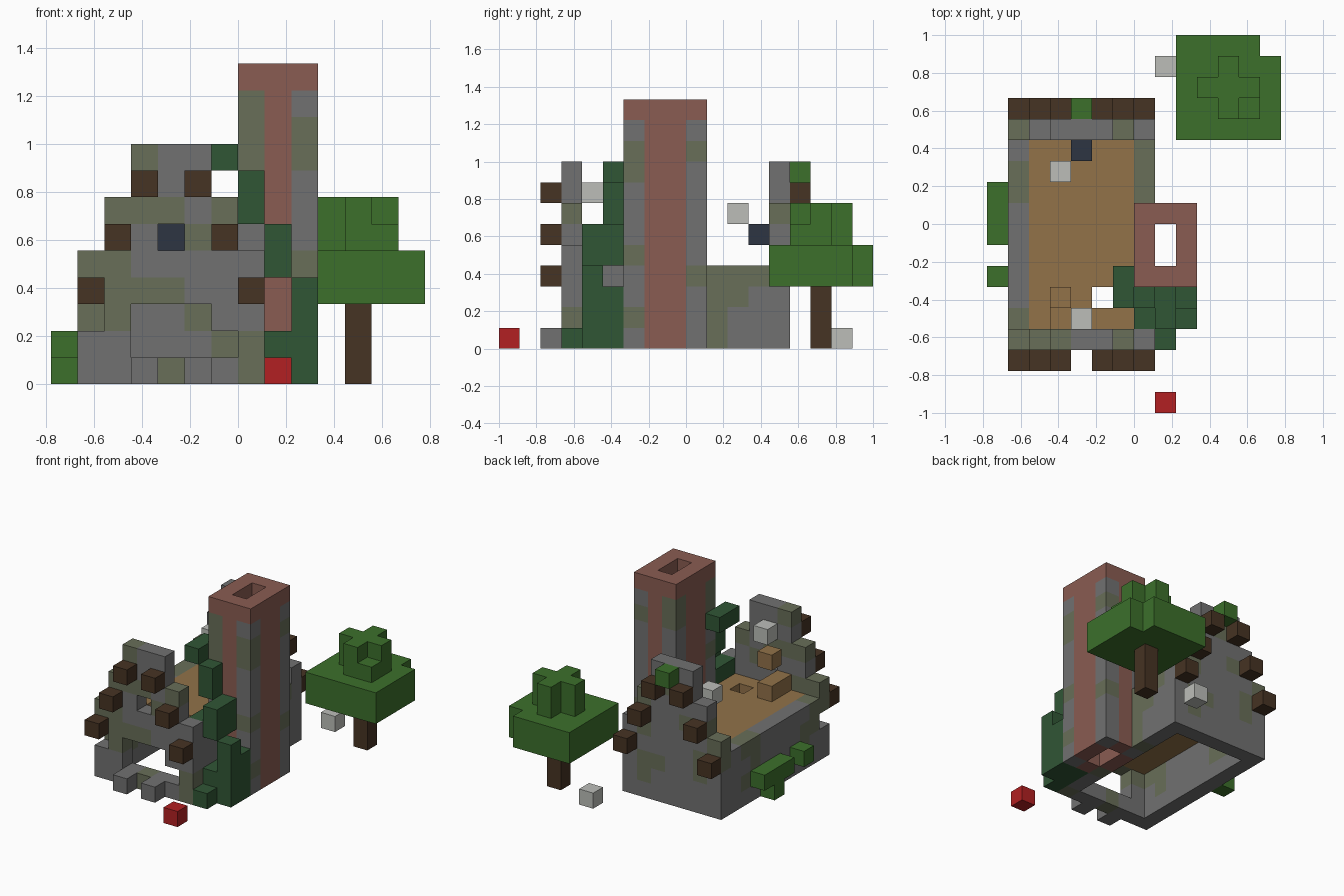
import bpy, bmesh
from itertools import product

old = bpy.data.objects.get("Cube")
if old:
    bpy.data.objects.remove(old, do_unlink=True)

U = 1 / 9  # size of one block


def material(name, rgb):
    lin = [((c / 255 + 0.055) / 1.055) ** 2.4 for c in rgb] + [1]
    m = bpy.data.materials.new(name)
    m.use_nodes = True
    m.diffuse_color = lin
    bsdf = m.node_tree.nodes["Principled BSDF"]
    bsdf.inputs["Base Color"].default_value = lin
    bsdf.inputs["Roughness"].default_value = 0.9
    return m


STONE = material("grey stone", (113, 113, 113))
MOSS = material("mossy stone", (104, 110, 88))
BRICK = material("faded brick", (138, 92, 82))
LEAF = material("leaf green", (60, 112, 43))
VINE = material("dark vine green", (48, 86, 53))
LOG = material("dark wood", (70, 51, 35))
PLANK = material("tan planks", (146, 114, 73))
NAVY = material("dark navy", (45, 53, 66))
PALE = material("pale grey", (188, 190, 185))
RED = material("red", (178, 32, 34))


def box(x, y, z, w=1, d=1, h=1):
    return set(product(range(x, x + w), range(y, y + d), range(z, z + h)))


def blocks(name, cells, mat):
    """Skin a set of blocks; mat is a material or a rule giving one per block."""
    rule = mat if callable(mat) else (lambda c: mat)
    bm, verts, mats = bmesh.new(), {}, []

    def vert(p):
        if p not in verts:
            verts[p] = bm.verts.new([v * U for v in p])
        return verts[p]

    for c in sorted(cells):
        for axis, side in product(range(3), (0, 1)):
            n = list(c)
            n[axis] += 2 * side - 1
            if tuple(n) in cells:
                continue
            a, b = (axis + 1) % 3, (axis + 2) % 3
            ring = []
            for da, db in ((0, 0), (1, 0), (1, 1), (0, 1)):
                p = list(c)
                p[axis] += side
                p[a] += da
                p[b] += db
                ring.append(vert(tuple(p)))
            face = bm.faces.new(ring if side else ring[::-1])
            m = rule(c)
            if m not in mats:
                mats.append(m)
            face.material_index = mats.index(m)
    mesh = bpy.data.meshes.new(name)
    bm.to_mesh(mesh)
    bm.free()
    for m in mats:
        mesh.materials.append(m)
    obj = bpy.data.objects.new(name, mesh)
    bpy.context.collection.objects.link(obj)


def pattern(rows, axis, start):
    """Moss rule from text rows, listed from the ground up."""
    def rule(c):
        row, i = rows[min(c[2], len(rows) - 1)], c[axis] - start
        return MOSS if row[i % len(row)] == "m" else STONE
    return rule


# Gable walls
def gable(y):
    return box(-6, y, 0, 7, 1, 5) | box(-5, y, 5, 5, 1, 2) | box(-4, y, 7, 3, 1, 2)


door = box(-4, -6, 1, 3, 1, 2) | box(-1, -6, 1)
window = box(-3, -6, 5)
gap = box(-6, -6, 2)
front_rows = ["sssmssm", "ssssssm", "smsssss", "mmmmsss", "mmsssss",
              "sssmmss", "smmmsms", "sssssss", "ssmssss"]
blocks("front_wall", gable(-6) - door - window - gap, pattern(front_rows, 0, -6))
back_rows = ["sssssss", "sssssms", "smssmms", "mmsssss", "mssssms",
             "smmssss", "sssssms", "sssmsss", "sssssss"]
blocks("back_wall", gable(4), pattern(back_rows, 0, -6))

# Side walls
left_rows = ["sssssssss", "smssssmms", "mmssssmss", "msssssmms"]
blocks("left_wall", box(-6, -5, 0, 1, 9, 4), pattern(left_rows, 1, -5))
blocks("right_wall_back", box(0, 1, 0, 1, 3, 4),
       pattern(["mss", "mss", "mms", "mmm"], 1, 1))
blocks("right_wall_front", box(0, -5, 0, 1, 2, 4), STONE)

# Door stones
for i, x in enumerate((-4, -2)):
    blocks(f"door_stone_{i + 1}", box(x, -7, 0), STONE)

# Upper floor with a missing plank, and loose planks
blocks("upper_floor", box(-5, -5, 3, 5, 9) - box(-2, -4, 3), PLANK)
blocks("floor_chest", box(-4, -5, 4, 1, 2), PLANK)
blocks("loose_plank_block", box(-4, -4, 6), PLANK)

# Log ends along both roof slopes
for side, y in (("front", -7), ("back", 5)):
    for i in range(3):
        for hand, x in (("right", -6 + i), ("left", -i)):
            blocks(f"{side}_log_{hand}_{i + 1}", box(x, y, 3 + 2 * i), LOG)

# Chimney with stone corners and a brick cap
column_a, column_b = "msmsssmsmmms", "smssmsssmmss"


def chimney_rule(c):
    x, y, z = c
    if z == 11 or x == 1 or y in (-2, -1):
        return BRICK
    if x == 0:
        return MOSS if column_a[z] == "m" and y < 0 or z in (9, 10) else STONE
    if y == 0:
        return MOSS if z in (9, 3) else STONE
    return MOSS if column_b[z] == "m" else STONE


blocks("chimney", box(0, -3, 0, 3, 4, 12) - box(1, -2, 0, 1, 2, 12), chimney_rule)

# Vine climbing round the chimney
vine = (box(-1, -4, 8, 1, 2) | box(0, -4, 6, 1, 1, 2) | box(0, -5, 4, 1, 2)
        | box(1, -5, 4, 1, 2, 2) | box(1, -6, 0, 1, 3) | box(1, -5, 1, 1, 2)
        | box(2, -5, 0, 1, 1, 4) | box(2, -4, 0, 1, 1, 3))
blocks("chimney_vine", vine, VINE)

# Bushes on the left wall and back gable
blocks("side_bush", box(-7, -1, 1, 1, 3) | box(-7, 0, 0), LEAF)
blocks("small_side_bush", box(-7, -3, 1), LEAF)
blocks("gable_bush", box(-3, 5, 8), LEAF)

# Tree
blocks("tree_trunk", box(4, 6, 0, 1, 1, 3), LOG)
canopy = box(2, 4, 3, 5, 5, 2) - box(6, 8, 3, 1, 1, 2)
crown = box(3, 6, 5, 3, 1, 2) | box(4, 5, 5, 1, 3, 2) | box(5, 5, 5)
blocks("tree_canopy", canopy | crown, LEAF)

# Loose single blocks
for name, pos, mat in (("red_block", (1, -9, 0), RED),
                       ("pale_ground_block", (1, 7, 0), PALE),
                       ("pale_front_block", (-3, -5, 7), PALE),
                       ("pale_back_block", (-4, 2, 6), PALE),
                       ("navy_block", (-3, 3, 5), NAVY)):
    blocks(name, box(*pos), mat)
